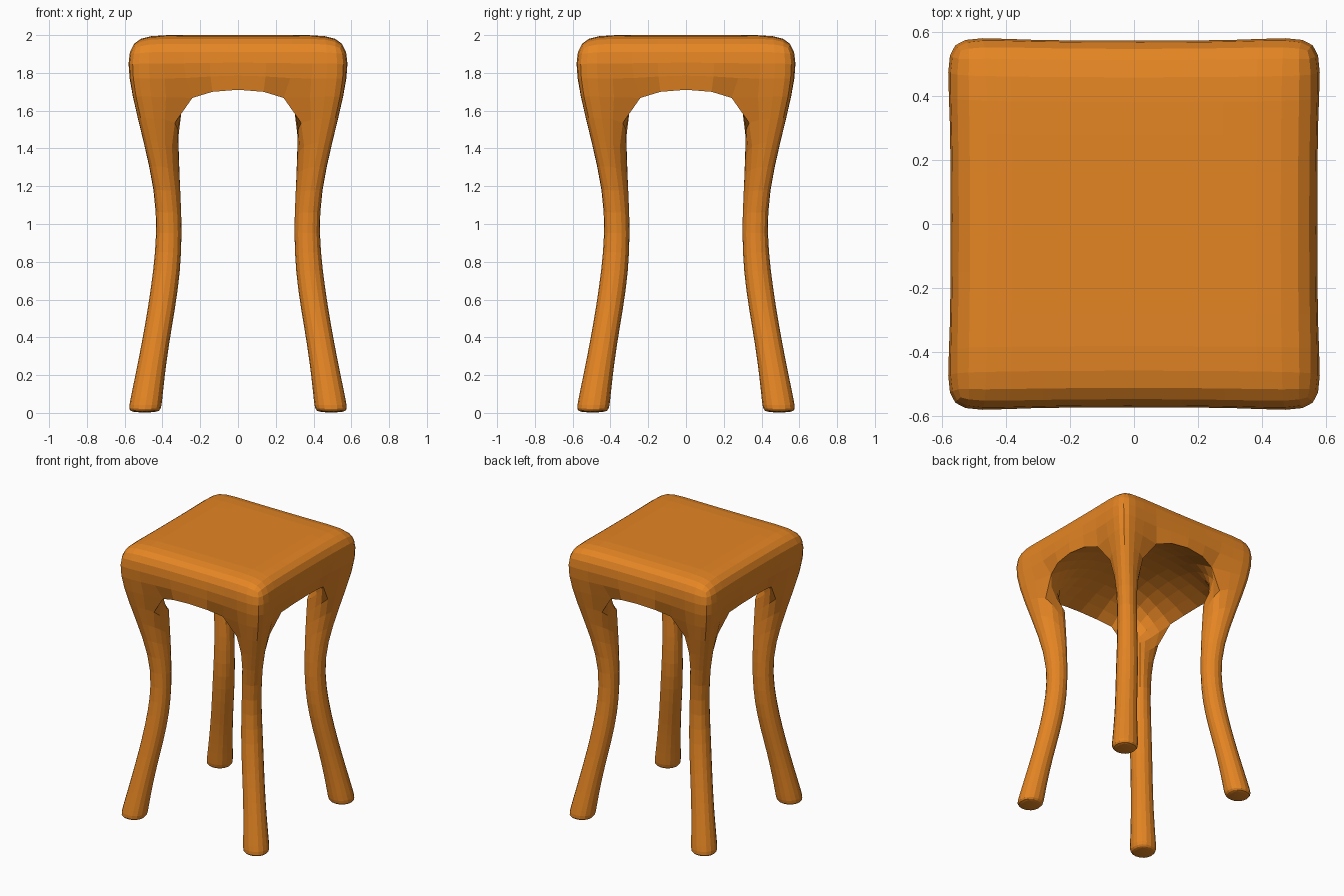
import bpy, bmesh
from math import pi
from mathutils import Matrix, Vector

if "Cube" in bpy.data.objects:
    bpy.data.objects.remove(bpy.data.objects["Cube"])

# seat edge: mid sides, corners, top panel inset, apron arch ends
TOP, TOP_C, APR, APR_C = 0.585, 0.602, 0.574, 0.612
B, ARCH = 0.36, 0.40
Z_TOP, Z_APRON, Z_IN = 2.0, 1.725, 1.38
INNER, DOME, Z_DOME = 0.25, 0.22, 1.86

# leg sections: (height, inner edge, outer edge)
LEG = [(1.15, 0.294, 0.420), (0.75, 0.288, 0.450), (0.35, 0.366, 0.517),
       (0.03, 0.398, 0.587), (0.0, 0.400, 0.589)]

bm = bmesh.new()


def quad(points, turn):
    bm.faces.new([bm.verts.new(turn @ Vector(p)) for p in points])


for k in range(4):
    turn = Matrix.Rotation(k * pi / 2, 3, 'Z')

    # seat top: corner and edge strip
    quad([(B, B, Z_TOP), (TOP, B, Z_TOP), (TOP_C, TOP_C, Z_TOP), (B, TOP, Z_TOP)], turn)
    quad([(B, -B, Z_TOP), (TOP, -B, Z_TOP), (TOP, B, Z_TOP), (B, B, Z_TOP)], turn)

    # apron wall, three panels
    wall = [(TOP_C, -TOP_C, APR_C, -APR_C), (TOP, -B, APR, -ARCH),
            (TOP, B, APR, ARCH), (TOP_C, TOP_C, APR_C, APR_C)]
    for (xt, yt, xa, ya), (xt2, yt2, xa2, ya2) in zip(wall, wall[1:]):
        quad([(xa, ya, Z_APRON), (xa2, ya2, Z_APRON), (xt2, yt2, Z_TOP), (xt, yt, Z_TOP)], turn)

    # hollow vault below the seat: side panel and panel above the leg
    quad([(APR, -ARCH, Z_APRON), (DOME, -DOME, Z_DOME),
          (DOME, DOME, Z_DOME), (APR, ARCH, Z_APRON)], turn)
    quad([(APR, ARCH, Z_APRON), (DOME, DOME, Z_DOME),
          (ARCH, APR, Z_APRON), (INNER, INNER, Z_IN)], turn)

    # leg, flowing out of the apron corner
    rings = [[(APR_C, APR_C, Z_APRON), (ARCH, APR, Z_APRON),
              (INNER, INNER, Z_IN), (APR, ARCH, Z_APRON)]]
    rings += [[(o, o, z), (i, o, z), (i, i, z), (o, i, z)] for z, i, o in LEG]
    for up, low in zip(rings, rings[1:]):
        for n in range(4):
            m = (n + 1) % 4
            quad([up[n], up[m], low[m], low[n]], turn)
    quad(rings[-1][::-1], turn)

# seat centre and vault centre
for r, z in ((B, Z_TOP), (DOME, Z_DOME)):
    quad([(-r, -r, z), (r, -r, z), (r, r, z), (-r, r, z)], Matrix.Identity(3))

bmesh.ops.remove_doubles(bm, verts=bm.verts[:], dist=0.001)
bmesh.ops.recalc_face_normals(bm, faces=bm.faces[:])

# sharp rim around the vault
crease = bm.edges.layers.float.new("crease_edge")
vault = {f for f in bm.faces
         if any(abs(v.co.z - Z_DOME) < 1e-4 for v in f.verts)}
for e in bm.edges:
    if sum(f in vault for f in e.link_faces) == 1:
        e[crease] = 1.0

mesh = bpy.data.meshes.new("stool")
bm.to_mesh(mesh)
bm.free()

stool = bpy.data.objects.new("stool", mesh)
bpy.context.collection.objects.link(stool)

# soft rounding with visible flat facets
sub = stool.modifiers.new("rounding", 'SUBSURF')
sub.levels = sub.render_levels = 2

mat = bpy.data.materials.new("orange_wood")
mat.diffuse_color = (0.78, 0.235, 0.017, 1)
mat.use_nodes = True
mat.node_tree.nodes["Principled BSDF"].inputs["Base Color"].default_value = mat.diffuse_color
mesh.materials.append(mat)
